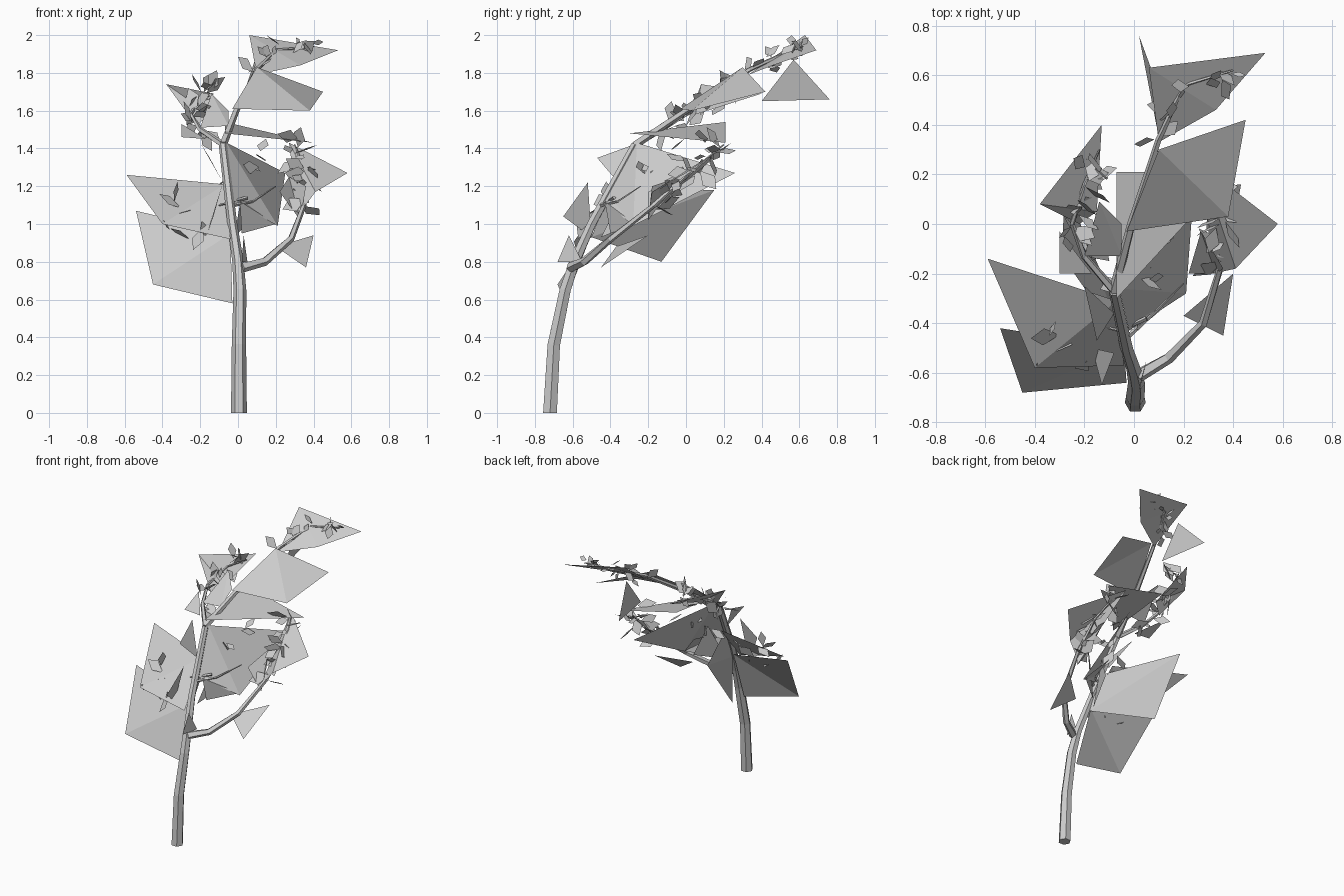
import bpy
import bmesh
import math
import random
from mathutils import Vector

random.seed(4)

if "Cube" in bpy.data.objects:
    bpy.data.objects.remove(bpy.data.objects["Cube"], do_unlink=True)

GREY = (0.6, 0.6, 0.6, 1)
material = bpy.data.materials.new("pale_grey")
material.use_nodes = True
material.diffuse_color = GREY
material.node_tree.nodes["Principled BSDF"].inputs["Base Color"].default_value = GREY


def finish(name, bm):
    """Turn a bmesh into a named, coloured object."""
    mesh = bpy.data.meshes.new(name)
    bm.to_mesh(mesh)
    bm.free()
    mesh.materials.append(material)
    obj = bpy.data.objects.new(name, mesh)
    bpy.context.collection.objects.link(obj)
    return obj


def limb(name, path, start, end, sides=5):
    """Flat-sided tapering tube that follows a path."""
    bm = bmesh.new()
    points = [Vector(p) for p in path]
    last = len(points) - 1
    rings = []
    for i, point in enumerate(points):
        along = (points[min(i + 1, last)] - points[max(i - 1, 0)]).normalized()
        if i == 0 and name == "trunk":
            along = Vector((0, 0, 1))
        across = Vector((0, 1, 0)).cross(along).normalized()
        if abs(along.y) > 0.9:
            across = Vector((1, 0, 0))
        other = along.cross(across).normalized()
        radius = start + (end - start) * i / last
        ring = []
        for k in range(sides):
            angle = math.tau * k / sides
            offset = across * math.cos(angle) + other * math.sin(angle)
            ring.append(bm.verts.new(point + offset * radius))
        rings.append(ring)
    for low, high in zip(rings, rings[1:]):
        for k in range(sides):
            n = (k + 1) % sides
            bm.faces.new((low[k], low[n], high[n], high[k]))
    bm.faces.new(rings[0][::-1])
    bm.faces.new(rings[-1])
    return finish(name, bm)


def leaf(name, *corners):
    """Sheet leaf; four corners are creased from the first to the third."""
    bm = bmesh.new()
    verts = [bm.verts.new(c) for c in corners]
    for i in range(1, len(verts) - 1):
        bm.faces.new((verts[0], verts[i], verts[i + 1]))
    return finish(name, bm)


def sprigs(name, path, count, spread, size):
    """Small kite-shaped leaves scattered along a twig."""
    bm = bmesh.new()
    points = [Vector(p) for p in path]

    def wander():
        return Vector([random.uniform(-1, 1) for axis in range(3)])

    for n in range(count):
        step = (n + random.random()) / count * (len(points) - 1)
        i = int(step)
        base = points[i].lerp(points[i + 1], step - i) + wander() * spread
        along = wander().normalized() * size * random.uniform(0.6, 1.3)
        side = along.cross(wander()).normalized() * along.length * 0.3
        kite = (base, base + along * 0.6 + side, base + along, base + along * 0.5 - side)
        bm.faces.new([bm.verts.new(v) for v in kite])
    return finish(name, bm)


# Trunk and limbs
fork = (-0.08, -0.27, 1.42)
limb("trunk", [(0.005, -0.72, 0), (0.005, -0.7, 0.36), (0.01, -0.64, 0.65),
               (0, -0.59, 0.8), (-0.03, -0.5, 1), fork], 0.042, 0.022, 6)

top_path = [fork, (-0.01, 0, 1.6), (0.1, 0.34, 1.82), (0.2, 0.56, 1.92), (0.4, 0.62, 1.94)]
left_path = [fork, (-0.2, -0.13, 1.5), (-0.25, 0, 1.58), (-0.2, 0.16, 1.67), (-0.14, 0.3, 1.68)]
right_path = [(0.02, -0.61, 0.77), (0.14, -0.54, 0.8), (0.28, -0.4, 0.92),
              (0.35, -0.17, 1.1), (0.36, 0.02, 1.27), (0.3, 0.2, 1.42)]
limb("top_branch", top_path, 0.022, 0.004)
limb("left_branch", left_path, 0.018, 0.004)
limb("right_branch", right_path, 0.028, 0.004)

# Thin twigs leaving the trunk
limb("lower_twig", [(0.05, -0.38, 1.14), (-0.06, -0.43, 1.11), (-0.18, -0.4, 1.08)], 0.01, 0.003, 4)
limb("inner_twig", [(-0.02, -0.45, 1.1), (0.08, -0.36, 1.12), (0.2, -0.24, 1.2)], 0.01, 0.003, 4)

# Broad leaves low on the trunk
leaf("lowest_leaf", (-0.45, -0.68, 0.68), (-0.03, -0.64, 0.58), (-0.04, -0.5, 0.95), (-0.54, -0.42, 1.07))
leaf("lower_leaf", (-0.4, -0.58, 1), (-0.04, -0.57, 0.92), (-0.07, -0.31, 1.21), (-0.59, -0.14, 1.26))
leaf("rear_leaf", (-0.28, 0.15, 1.18), (-0.29, -0.13, 0.8), (-0.03, -0.5, 0.93), (-0.04, -0.41, 1.17))
leaf("collar_leaf", (-0.13, -0.65, 1.04), (-0.08, -0.52, 1.22), (-0.17, -0.5, 0.93))
leaf("front_leaf", (0.03, -0.3, 1.22), (0.08, -0.2, 1.03), (-0.02, -0.45, 0.93))
leaf("stem_leaf", (0.03, -0.62, 0.94), (0.05, -0.55, 0.8), (0.02, -0.68, 0.8))

# Leaves in the middle of the crown
leaf("middle_leaf", (-0.06, -0.26, 1.43), (0.25, 0.26, 1.27), (0.21, -0.28, 0.99), (-0.02, -0.43, 1.12))
leaf("flat_leaf", (-0.07, -0.3, 1.48), (0.4, 0.21, 1.43), (-0.07, 0.21, 1.54))
leaf("side_leaf", (-0.15, -0.47, 1.35), (-0.2, -0.25, 1.43), (-0.08, -0.36, 1.22))
leaf("hanging_leaf", (0.01, -0.43, 1.12), (0.06, -0.18, 1.16), (0.2, -0.27, 1), (0.02, -0.4, 0.95))

# Leaves on the right branch
leaf("right_broad_leaf", (0.27, 0.24, 1.43), (0.58, 0, 1.27), (0.41, -0.18, 1.17), (0.32, -0.2, 1.05))
leaf("right_low_leaf", (0.2, -0.37, 0.88), (0.4, -0.2, 0.94), (0.36, -0.45, 0.77))
leaf("right_inner_leaf", (0.27, -0.03, 1.25), (0.36, -0.18, 1.2), (0.33, -0.2, 1.02), (0.22, -0.2, 1.17))

# Leaves on the left branch
leaf("left_broad_leaf", (-0.38, 0.08, 1.74), (-0.13, 0.4, 1.69), (-0.15, 0.05, 1.58), (-0.22, 0, 1.52))
leaf("left_low_leaf", (-0.3, -0.03, 1.53), (-0.3, -0.2, 1.46), (-0.17, -0.2, 1.45))
leaf("left_inner_leaf", (-0.14, 0.09, 1.69), (-0.05, 0, 1.6), (-0.05, -0.13, 1.52), (-0.2, -0.13, 1.51))

# Leaves on the top branch
leaf("upper_leaf", (0.1, 0.3, 1.83), (0.45, 0.42, 1.7), (0.38, 0.03, 1.6), (-0.03, -0.03, 1.61))
leaf("crown_leaf", (0.06, 0.63, 2), (0.53, 0.69, 1.92), (0.33, 0.46, 1.84), (0.1, 0.33, 1.79))
leaf("drooping_leaf", (0.09, 0.57, 1.87), (0.02, 0.76, 1.66), (0.09, 0.4, 1.65))

# Small leaves gathered towards the tips
sprigs("top_sprigs", top_path[2:], 18, 0.025, 0.1)
sprigs("left_sprigs", left_path[1:], 24, 0.03, 0.11)
sprigs("right_sprigs", right_path[3:], 24, 0.03, 0.12)
sprigs("lower_sprigs", [(-0.4, -0.55, 0.9), (-0.3, -0.4, 1.12), (-0.14, -0.6, 0.9)], 8, 0.03, 0.12)
sprigs("middle_sprigs", [(-0.06, -0.25, 1.25), (0.05, -0.2, 1.3), (0.2, 0.05, 1.48)], 8, 0.03, 0.11)
